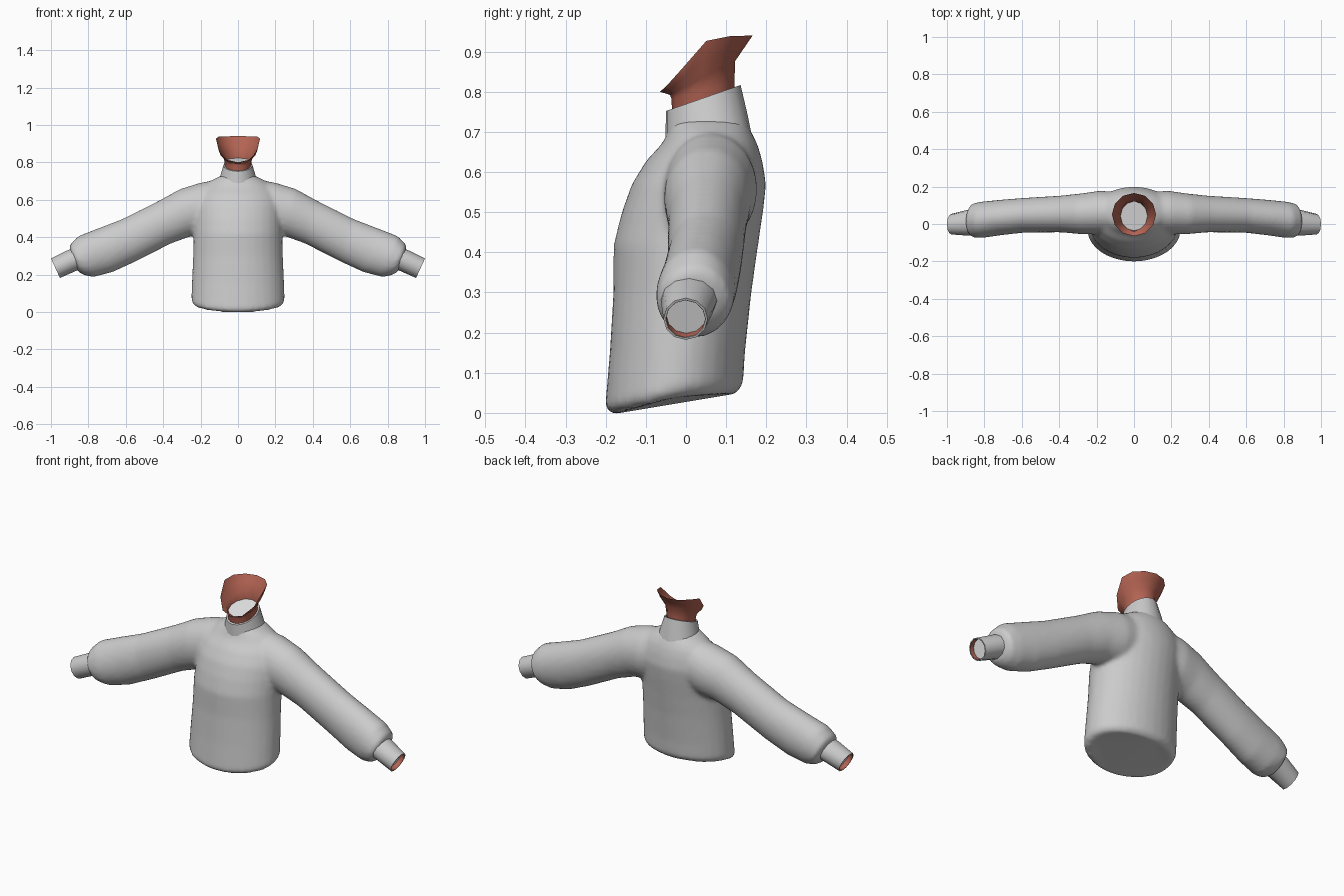
import bpy, bmesh, math
from mathutils import Vector

if "Cube" in bpy.data.objects:
    bpy.data.objects.remove(bpy.data.objects["Cube"])


def material(name, rgb):
    m = bpy.data.materials.new(name)
    m.diffuse_color = (*rgb, 1)
    m.use_nodes = True
    m.node_tree.nodes["Principled BSDF"].inputs["Base Color"].default_value = m.diffuse_color
    return m


GREY = material("grey_knit", (0.6, 0.6, 0.6))
SKIN = material("warm_skin", (0.45, 0.125, 0.085))
WHITE = material("white_lining", (0.9, 0.9, 0.9))


def interp(pts, v):
    """Piecewise linear lookup."""
    if v <= pts[0][0]:
        return pts[0][1]
    for (a, p), (b, q) in zip(pts, pts[1:]):
        if v <= b:
            return p + (q - p) * (v - a) / (b - a)
    return pts[-1][1]


def level_ring(n, w, yf, yb, z):
    """Ellipse around the vertical axis; z is a number or a function of y."""
    out = []
    for i in range(n):
        a = math.tau * i / n - math.pi / 2
        y = (yf + yb) / 2 + (yb - yf) / 2 * math.sin(a)
        out.append(Vector((w * math.cos(a), y, z(y) if callable(z) else z)))
    return out


def arm_ring(n, top, bot, yf, yb, side, scale=1.0):
    """Ellipse across the arm, spanned by a top and a bottom point in x-z."""
    t, b = Vector((top[0], 0, top[1])), Vector((bot[0], 0, bot[1]))
    c, u = (t + b) / 2, (t - b) / 2 * scale
    out = []
    for i in range(n):
        a = math.tau * i / n
        p = c + u * math.cos(a)
        p.y = (yf + yb) / 2 + (yb - yf) / 2 * scale * math.sin(a)
        p.x *= side
        out.append(p)
    return out


def loft(bm, rings, caps=False):
    loops = [[bm.verts.new(p) for p in r] for r in rings]
    n = len(loops[0])
    faces = []
    for a, b in zip(loops, loops[1:]):
        for i in range(n):
            j = (i + 1) % n
            faces.append(bm.faces.new((a[i], a[j], b[j], b[i])))
    if caps:
        faces += [bm.faces.new(loops[0][::-1]), bm.faces.new(loops[-1])]
    bmesh.ops.recalc_face_normals(bm, faces=faces)


def finish(name, bm, mat, angle=40):
    me = bpy.data.meshes.new(name)
    bm.to_mesh(me)
    bm.free()
    ob = bpy.data.objects.new(name, me)
    bpy.context.collection.objects.link(ob)
    me.materials.append(mat)
    bpy.ops.object.select_all(action='DESELECT')
    ob.select_set(True)
    bpy.context.view_layer.objects.active = ob
    bpy.ops.object.shade_smooth_by_angle(angle=math.radians(angle))
    return ob


def tube(name, rings, mat):
    bm = bmesh.new()
    loft(bm, rings)
    return finish(name, bm, mat)


def disc(name, ring, mat, toward):
    bm = bmesh.new()
    f = bm.faces.new([bm.verts.new(p) for p in ring])
    f.normal_update()
    if f.normal.dot(Vector(toward)) < 0:
        f.normal_flip()
    return finish(name, bm, mat)


# Sweater body: torso with a hem that dips at the front, plus both sleeves
def hem(y):
    return 0.05 - 0.28 * max(0.0, -y)


TORSO = [
    (0.15, 0.247, -0.19, 0.147), (0.30, 0.24, -0.181, 0.163),
    (0.42, 0.237, -0.18, 0.18), (0.50, 0.237, -0.16, 0.192),
    (0.57, 0.235, -0.135, 0.2), (0.63, 0.215, -0.098, 0.19),
    (0.67, 0.185, -0.06, 0.178), (0.70, 0.15, -0.045, 0.163),
    (0.73, 0.09, -0.035, 0.145),
]
SLEEVE = [
    ((0.05, 0.715), (0.05, 0.45), -0.04, 0.17),
    ((0.20, 0.692), (0.17, 0.42), -0.055, 0.178),
    ((0.31, 0.658), (0.25, 0.405), -0.055, 0.164),
    ((0.42, 0.597), (0.36, 0.365), -0.045, 0.152),
    ((0.62, 0.497), (0.55, 0.268), -0.046, 0.14),
    ((0.75, 0.447), (0.67, 0.213), -0.06, 0.13),
    ((0.855, 0.406), (0.77, 0.187), -0.075, 0.12),
    ((0.90, 0.36), (0.82, 0.195), -0.073, 0.11),
    ((0.90, 0.335), (0.855, 0.215), -0.05, 0.07),
]
bm = bmesh.new()
rings = [level_ring(32, 0.235, -0.18, 0.122, lambda y: hem(y) - 0.003),
         level_ring(32, 0.25, -0.202, 0.142, lambda y: hem(y) + 0.018)]
rings += [level_ring(32, w, yf, yb, z) for z, w, yf, yb in TORSO]
loft(bm, rings, caps=True)
for side in (1, -1):
    loft(bm, [arm_ring(24, *s, side) for s in SLEEVE], caps=True)
body = finish("sweater_body", bm, GREY)
fuse = body.modifiers.new("fuse", 'REMESH')
fuse.mode = 'VOXEL'
fuse.voxel_size = 0.012
fuse.use_smooth_shade = True
soften = body.modifiers.new("soften", 'SMOOTH')
soften.factor = 0.5
soften.iterations = 6

# Collar: slanted band, higher at the back, folded in at the rim
def slope(front, back):
    return lambda y: interp([(-0.05, front), (0.14, back)], y)


tube("collar", [
    level_ring(20, 0.112, -0.05, 0.162, slope(0.64, 0.70)),
    level_ring(20, 0.099, -0.051, 0.154, slope(0.68, 0.74)),
    level_ring(20, 0.078, -0.05, 0.136, slope(0.752, 0.818)),
    level_ring(20, 0.070, -0.040, 0.126, slope(0.752, 0.818)),
    level_ring(20, 0.070, -0.036, 0.122, slope(0.71, 0.77)),
], GREY)

# Neck: open tube flaring to a rim that climbs towards the back
RIM = [(-0.065, 0.80), (-0.03, 0.83), (0.0, 0.87), (0.02, 0.91),
       (0.07, 0.937), (0.165, 0.94)]
low = level_ring(12, 0.068, -0.034, 0.119, slope(0.72, 0.77))
mid = level_ring(12, 0.072, -0.036, 0.121, slope(0.778, 0.83))
throat = level_ring(12, 0.08, -0.04, 0.122, slope(0.787, 0.885))
rim = level_ring(12, 0.118, -0.065, 0.166, lambda y: interp(RIM, y))
flare = [a.lerp(b, 0.5) for a, b in zip(throat, rim)]
for p in flare:
    p.x *= 1.08
tube("neck", [low, mid, throat, flare, rim], SKIN)
disc("neck_plug", level_ring(12, 0.072, -0.036, 0.121, slope(0.782, 0.828)),
     WHITE, (0, 0, 1))

# Cuffs, with a wrist tube and a recessed plug inside each
CUFF_IN = ((0.88, 0.342), (0.83, 0.232), -0.062, 0.08)
CUFF_MID = ((0.915, 0.328), (0.868, 0.219), -0.062, 0.075)
CUFF_OUT = ((1.0, 0.286), (0.952, 0.182), -0.056, 0.054)
for side, tag in ((1, "left"), (-1, "right")):
    tube("cuff_" + tag, [
        arm_ring(12, *CUFF_IN, side), arm_ring(12, *CUFF_MID, side),
        arm_ring(12, *CUFF_OUT, side), arm_ring(12, *CUFF_OUT, side, 0.9),
    ], GREY)
    tube("wrist_" + tag, [
        arm_ring(12, *CUFF_MID, side, 0.8),
        arm_ring(12, *CUFF_OUT, side, 0.89),
    ], SKIN)
    plug = [a.lerp(b, 0.75) for a, b in zip(arm_ring(12, *CUFF_MID, side, 0.8),
                                            arm_ring(12, *CUFF_OUT, side, 0.89))]
    disc("wrist_plug_" + tag, plug, WHITE, (side, 0, -0.3))
